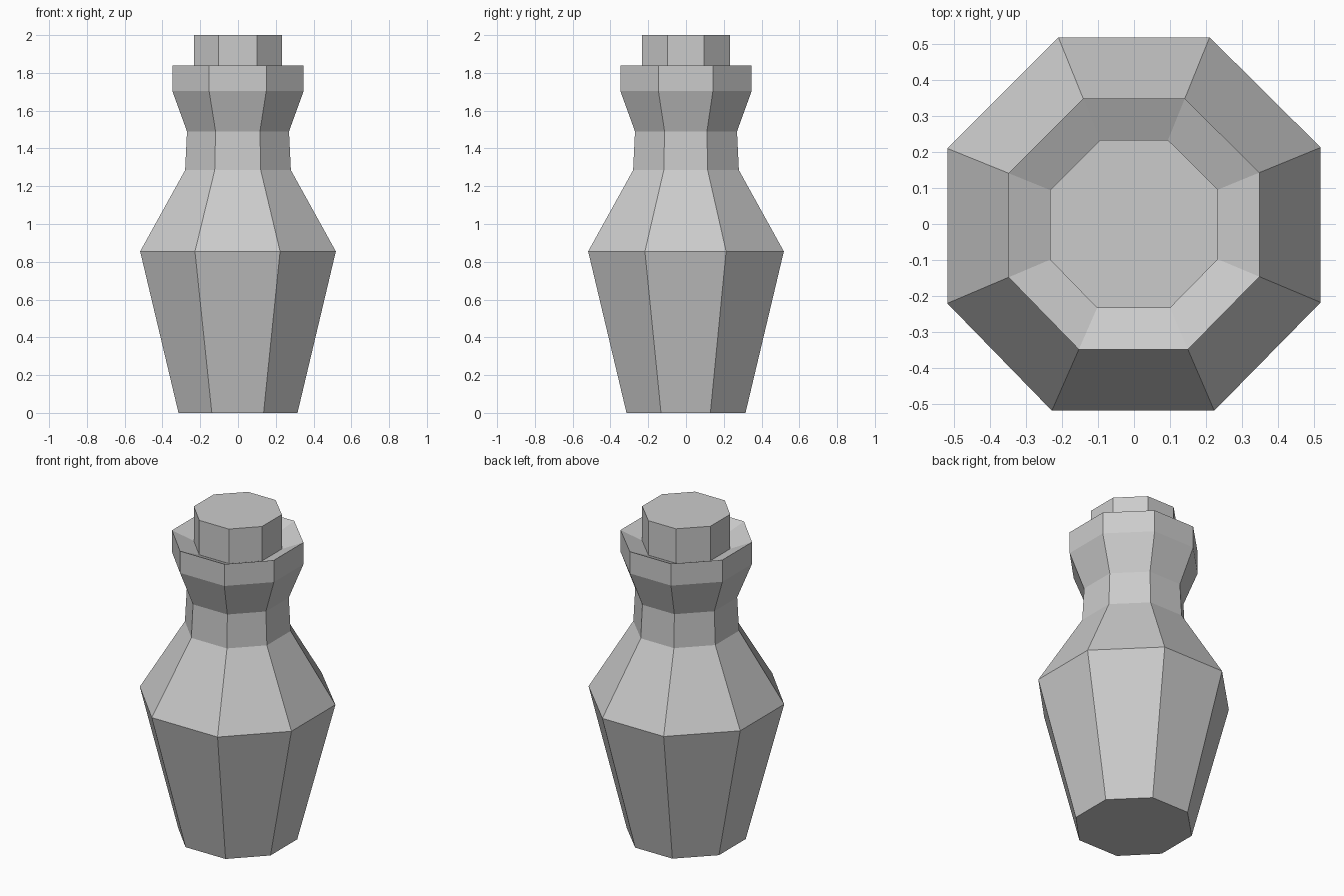
import bpy

if "Cube" in bpy.data.objects:
    bpy.data.objects.remove(bpy.data.objects["Cube"])

# Slightly hand-cut octagon, unit half-width, counter-clockwise from front left
OCTAGON = [(-0.44, -1), (0.43, -1), (1, -0.42), (1, 0.41),
           (0.405, 1), (-0.405, 1), (-1, 0.405), (-1, -0.425)]


def octagon_loft(name, profile):
    """Stack octagons along z from (half_width, z) pairs and cap both ends."""
    n = len(OCTAGON)
    verts = [(x * r, y * r, z) for r, z in profile for x, y in OCTAGON]
    faces = [(k * n + i, k * n + (i + 1) % n, (k + 1) * n + (i + 1) % n, (k + 1) * n + i)
             for k in range(len(profile) - 1) for i in range(n)]
    faces.append(tuple(reversed(range(n))))
    faces.append(tuple(range(len(verts) - n, len(verts))))
    mesh = bpy.data.meshes.new(name)
    mesh.from_pydata(verts, [], faces)
    obj = bpy.data.objects.new(name, mesh)
    bpy.context.collection.objects.link(obj)
    return obj


# Bottle: tapered body, shoulder, neck, flared lip and a shallow funnel mouth
octagon_loft("bottle", [(0.315, 0), (0.518, 0.855), (0.28, 1.285), (0.27, 1.49),
                        (0.348, 1.705), (0.348, 1.84), (0.225, 1.783)])

# Stopper: plug seated in the mouth
octagon_loft("stopper", [(0.233, 1.77), (0.233, 2.0)])
